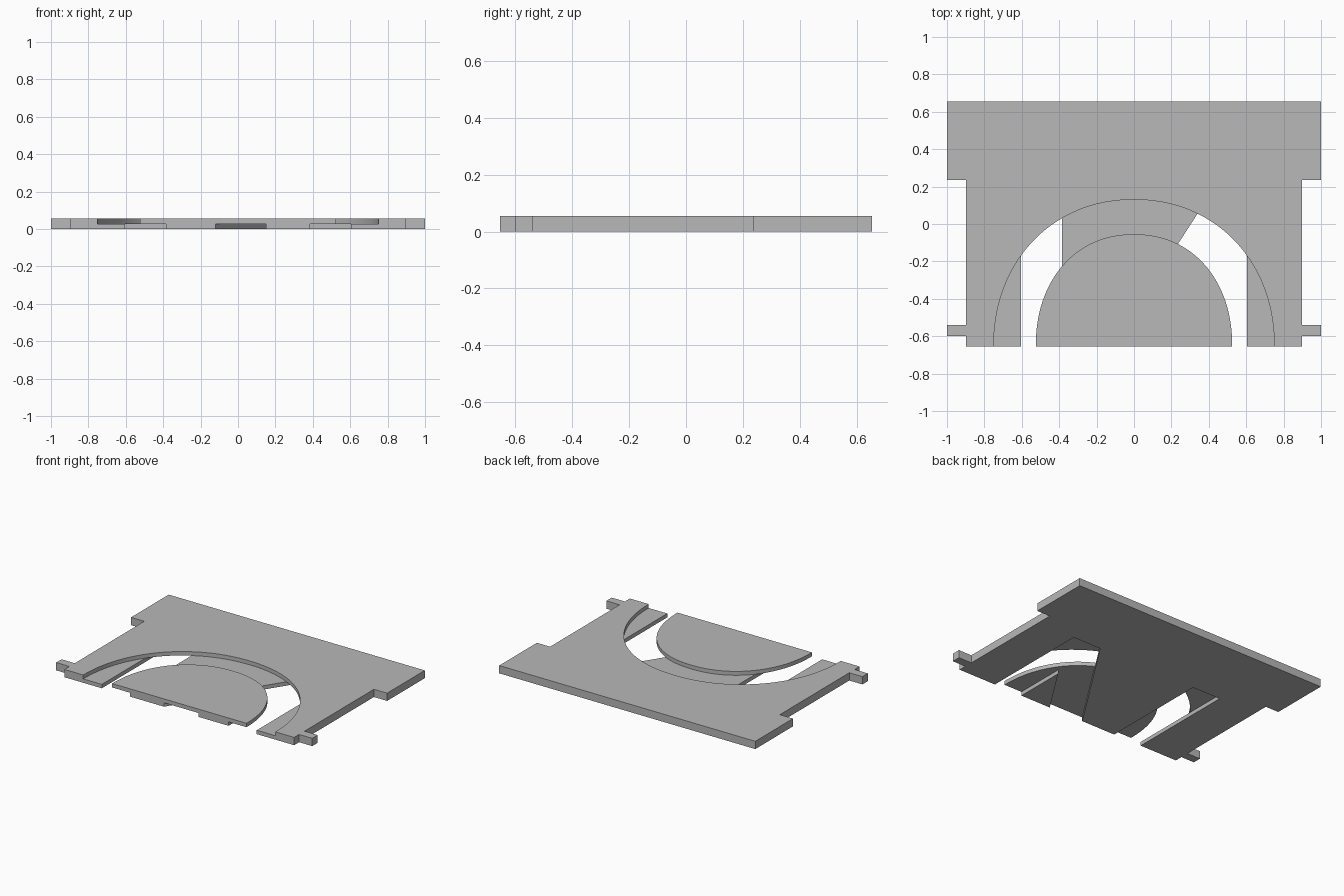
import bpy
import bmesh
import math

cube = bpy.data.objects.get("Cube")
if cube:
    bpy.data.objects.remove(cube, do_unlink=True)

FRONT, BACK = -0.655, 0.655
MID, TOP = 0.0275, 0.055     # seam between the two layers, and full thickness
SLOT_END = 0.125

grey = bpy.data.materials.new("plain_grey")
grey.use_nodes = True
grey.diffuse_color = (0.48, 0.48, 0.48, 1)
grey.node_tree.nodes["Principled BSDF"].inputs["Base Color"].default_value = (0.48, 0.48, 0.48, 1)


def prism(name, outline, z0, z1):
    """Extrude a flat outline between two heights."""
    bm = bmesh.new()
    base = bm.faces.new([bm.verts.new((x, y, z0)) for x, y in outline])
    grown = bmesh.ops.extrude_face_region(bm, geom=[base])
    verts = [v for v in grown["geom"] if isinstance(v, bmesh.types.BMVert)]
    bmesh.ops.translate(bm, verts=verts, vec=(0, 0, z1 - z0))
    bmesh.ops.recalc_face_normals(bm, faces=bm.faces)
    mesh = bpy.data.meshes.new(name)
    bm.to_mesh(mesh)
    bm.free()
    mesh.materials.append(grey)
    obj = bpy.data.objects.new(name, mesh)
    bpy.context.collection.objects.link(obj)
    bpy.ops.object.select_all(action="DESELECT")
    obj.select_set(True)
    bpy.context.view_layer.objects.active = obj
    bpy.ops.object.shade_smooth_by_angle(angle=math.radians(25))
    return obj


def arch(half_width, height, power, steps=72):
    """Rounded arch standing on the front edge, from left to right in x."""
    points = []
    for i in range(steps + 1):
        a = math.pi * (1 - i / steps)
        c, s = math.cos(a), max(math.sin(a), 0)
        x = math.copysign(abs(c) ** (2 / power), c) * half_width
        points.append((x, FRONT + height * s ** (2 / power)))
    return points


# Outer rim with side tabs and wide back, shared by both layers
side = [(0.897, FRONT), (0.897, -0.6), (1, -0.6), (1, -0.54),
        (0.897, -0.54), (0.897, 0.235), (1, 0.235), (1, BACK)]
rim = side + [(-x, y) for x, y in reversed(side)]

# Lower layer: two slots, the right one opening along a slanted edge
slots = [(-0.605, FRONT), (-0.605, SLOT_END), (-0.385, SLOT_END), (-0.385, FRONT),
         (-0.12, FRONT), (0.385, SLOT_END), (0.605, SLOT_END), (0.605, FRONT)]
prism("lower_plate", rim + slots, 0, MID)

# Loose triangular foot beneath the arched panel
prism("triangular_foot", [(0.15, FRONT), (0.385, FRONT), (0.385, -0.29)], 0, MID)

# Upper layer with the arched opening, and the smaller arched panel inside it
prism("upper_plate", rim + arch(0.75, 0.785, 2.1), MID, TOP)
prism("arched_panel", arch(0.525, 0.6, 2.15), MID, TOP)
